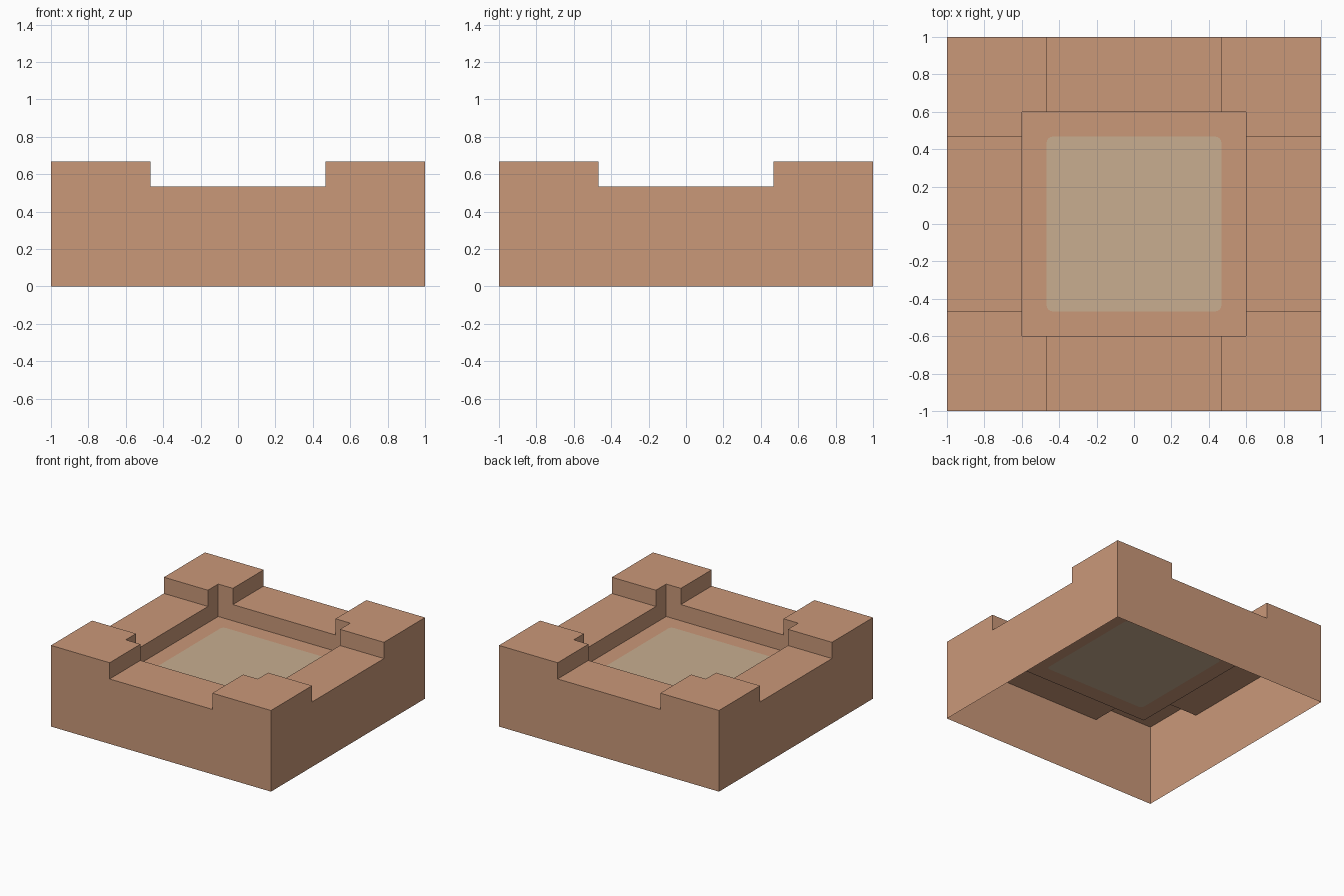
import bpy, bmesh, math
from mathutils import Matrix, Vector

if "Cube" in bpy.data.objects:
    bpy.data.objects.remove(bpy.data.objects["Cube"])

W, P, N = 1.0, 0.6, 7 / 15              # outer half width, pit half width, notch half width
TOP, LEDGE, FLOOR = 2 / 3, 8 / 15, 0.4  # heights
R = 0.03                                # inlay corner radius


def material(name, color):
    m = bpy.data.materials.new(name)
    m.diffuse_color = (*color, 1)
    m.use_nodes = True
    m.node_tree.nodes["Principled BSDF"].inputs["Base Color"].default_value = m.diffuse_color
    return m


def build(name, faces, mat, turns=4):
    """Make an object from face loops repeated by quarter turns about z."""
    bm = bmesh.new()
    for k in range(turns):
        rot = Matrix.Rotation(k * math.pi / 2, 3, 'Z')
        for f in faces:
            bm.faces.new([bm.verts.new(rot @ Vector(p)) for p in f])
    bmesh.ops.remove_doubles(bm, verts=bm.verts, dist=1e-4)
    me = bpy.data.meshes.new(name)
    bm.to_mesh(me)
    bm.free()
    me.materials.append(mat)
    ob = bpy.data.objects.new(name, me)
    bpy.context.collection.objects.link(ob)
    return ob


def notched_wall(half, base, y):
    """Wall outline with the lowered middle, facing -y."""
    prof = [(-half, base), (half, base), (half, TOP), (N, TOP),
            (N, LEDGE), (-N, LEDGE), (-N, TOP), (-half, TOP)]
    return [(x, y, z) for x, z in prof]


clay = material("clay", (0.590, 0.314, 0.191))
sand = material("pale_sand", (0.578, 0.423, 0.279))

# Outer walls (open underneath)
build("outer_walls", [notched_wall(W, 0, -W)], clay)

# Pit walls, facing inward
build("pit_walls", [notched_wall(P, FLOOR, -P)[::-1]], clay)

# Lowered ledges and the steps at their ends
step = [(-W, LEDGE), (-P, LEDGE), (-P, TOP), (-W, TOP)]
build("ledges", [
    [(-N, -W, LEDGE), (N, -W, LEDGE), (N, -P, LEDGE), (-N, -P, LEDGE)],
    [(-N, y, z) for y, z in step],
    [(N, y, z) for y, z in reversed(step)],
], clay)

# Raised L-shaped corner tops
corner = [(-W, -W), (-N, -W), (-N, -P), (-P, -P), (-P, -N), (-W, -N)]
build("corner_tops", [[(x, y, TOP) for x, y in corner]], clay)


# Pit floor border around a rounded square inlay
def arc(start, sx):
    c = N - R
    return [(sx * c + R * math.cos(start + t * math.pi / 8),
             -c + R * math.sin(start + t * math.pi / 8), FLOOR) for t in range(5)]


arc_l, arc_r = arc(math.pi, -1), arc(1.5 * math.pi, 1)
build("floor_border", [[(-P, -P, FLOOR), (P, -P, FLOOR)] + arc_r[::-1] + [arc_l[-1]]], clay)

# Inlay panel flush with the floor
rim = []
for k in range(4):
    rot = Matrix.Rotation(k * math.pi / 2, 3, 'Z')
    rim += [rot @ Vector(p) for p in arc_l]
build("floor_inlay", [rim], sand, 1)
